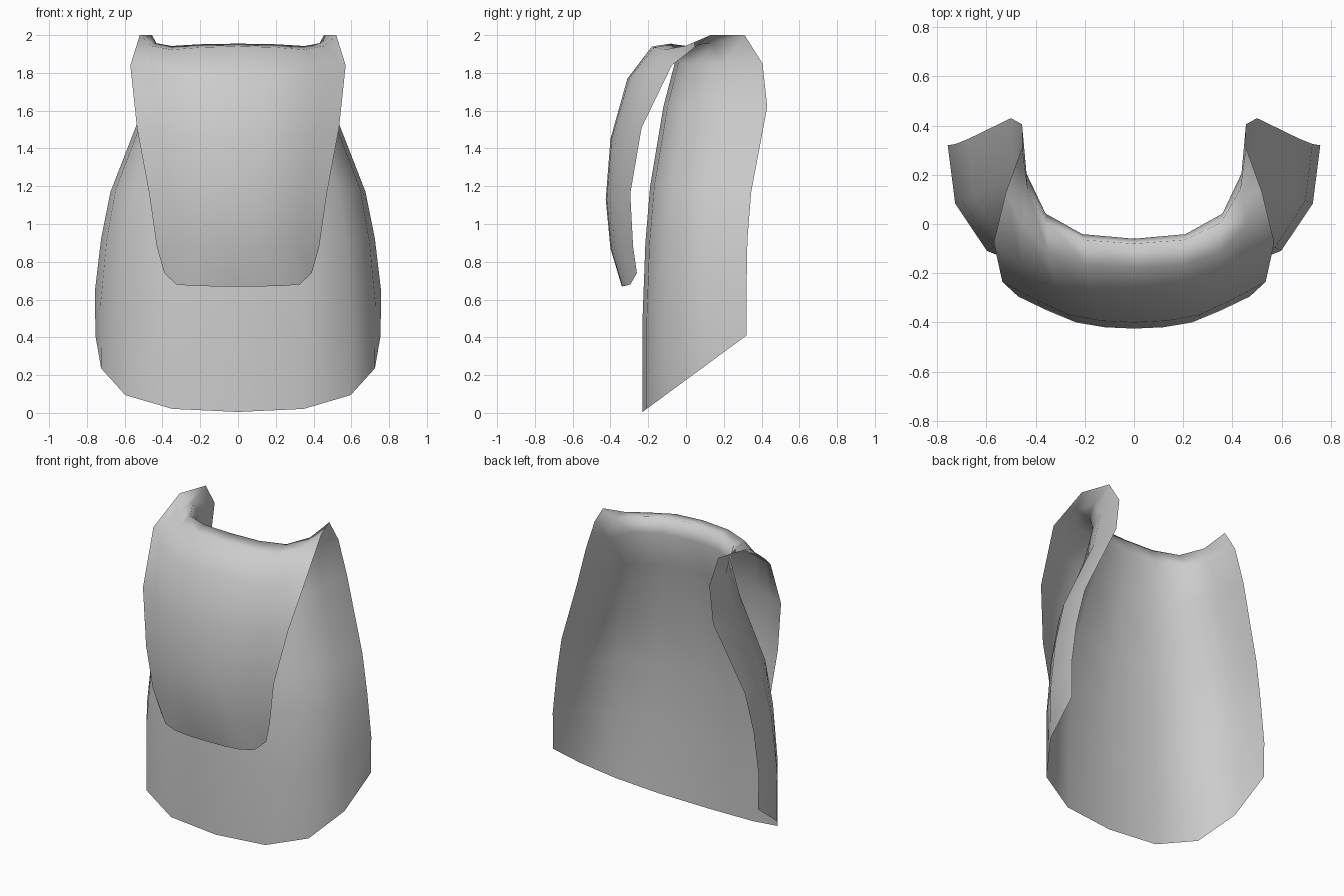
import bpy, bmesh

if "Cube" in bpy.data.objects:
    bpy.data.objects.remove(bpy.data.objects["Cube"])

# Each row: centre y, z, then side edge x, y, z, then blend from body section to flap section
ROWS = [
    (-.23, .005, .755, .32, .41, 0),
    (-.23, .50, .757, .32, .65, 0),
    (-.215, .90, .725, .325, .92, 0),
    (-.19, 1.20, .675, .345, 1.17, 0),
    (-.12, 1.62, .50, .43, 1.62, 0),
    (-.06, 1.85, .455, .405, 1.85, 0),
    (-.08, 1.955, .455, .31, 2.0, .05),
    (-.18, 1.94, .52, .13, 2.0, .4),
    (-.31, 1.77, .57, -.075, 1.84, .8),
    (-.40, 1.45, .535, -.235, 1.51, 1),
    (-.425, 1.13, .47, -.295, 1.16, 1),
    (-.40, .87, .43, -.28, .88, 1),
    (-.34, .67, .39, -.26, .74, .6),
]
# Half cross-sections, from centre to edge, as fractions of width and depth
BODY_X, BODY_Y = (0, .46, .79, .96, 1), (0, .04, .22, .57, 1)
FLAP_X, FLAP_Y = (0, .25, .50, .76, 1), (0, .04, .19, .58, 1)
FOLD_Z = (0, -.08, -.28, .05, 1)
HEM_Z = (0, 0, .03, .15, 1)


def mix(a, b, t):
    return a + (b - a) * t


def point(r, c):
    cy, cz, ex, ey, ez, f = ROWS[r]
    i = abs(c)
    depth = mix(BODY_Y[i], FLAP_Y[i], f)
    rise = FOLD_Z[i] if r in (6, 7) else HEM_Z[i] if r == len(ROWS) - 1 else depth
    x = ex * mix(BODY_X[i], FLAP_X[i], f)
    return (-x if c < 0 else x, mix(cy, ey, depth), mix(cz, ez, rise))


# Folded sheet: wraparound body, rolled top and front flap
bm = bmesh.new()
grid = [[bm.verts.new(point(r, c)) for c in range(-4, 5)] for r in range(len(ROWS))]
for a, b in zip(grid, grid[1:]):
    for i in range(8):
        bm.faces.new((a[i], a[i + 1], b[i + 1], b[i]))
mesh = bpy.data.meshes.new("folded_sheet")
bm.to_mesh(mesh)
bm.free()
mesh.shade_smooth()
obj = bpy.data.objects.new("folded_sheet", mesh)
bpy.context.collection.objects.link(obj)
